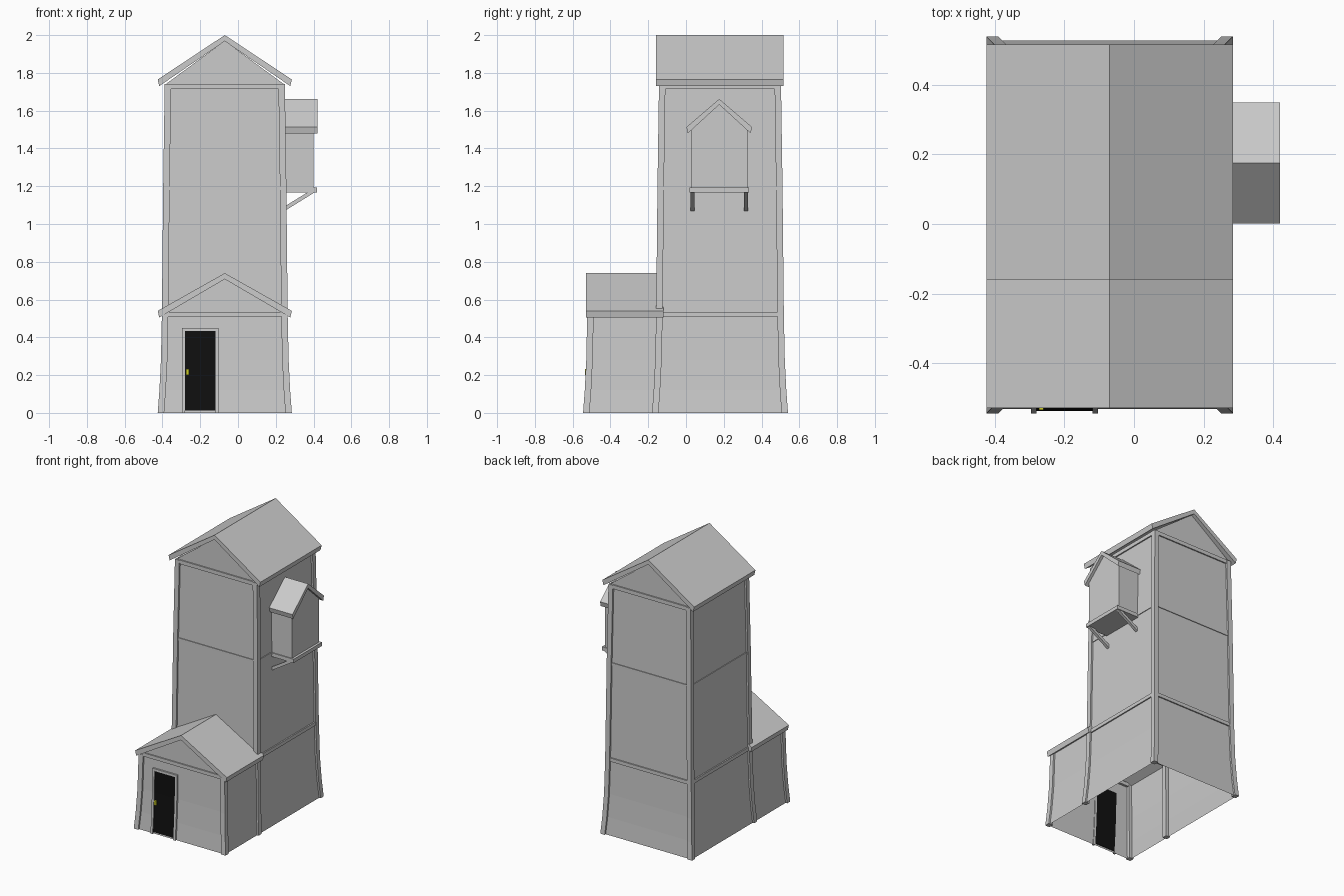
import bpy, bmesh
from mathutils import Vector

if "Cube" in bpy.data.objects:
    bpy.data.objects.remove(bpy.data.objects["Cube"])

CX, CY = -0.07, 0.18
# flared wall profile: height, half width
LEVELS = [(0, .355), (.12, .346), (.28, .338), (.52, .333), (1.2, .326), (1.74, .318)]
INSET = .012


def half(z):
    for (z0, w0), (z1, w1) in zip(LEVELS, LEVELS[1:]):
        if z <= z1:
            return w0 + (w1 - w0) * (z - z0) / (z1 - z0)
    return LEVELS[-1][1]


def front_y(z):
    return -.19 - half(z)


def loft(name, rings, closed=True, caps=True, color=None):
    bm = bmesh.new()
    vs = [[bm.verts.new(p) for p in r] for r in rings]
    n = len(rings[0])
    for a, b in zip(vs, vs[1:]):
        for i in range(n if closed else n - 1):
            j = (i + 1) % n
            bm.faces.new((a[i], a[j], b[j], b[i]))
    if caps:
        bm.faces.new(vs[0][::-1])
        bm.faces.new(vs[-1])
    bmesh.ops.recalc_face_normals(bm, faces=bm.faces)
    me = bpy.data.meshes.new(name)
    bm.to_mesh(me)
    bm.free()
    ob = bpy.data.objects.new(name, me)
    bpy.context.collection.objects.link(ob)
    if color:
        m = bpy.data.materials.new(name)
        m.diffuse_color = color
        m.use_nodes = True
        m.node_tree.nodes["Principled BSDF"].inputs["Base Color"].default_value = m.diffuse_color
        me.materials.append(m)
    return ob


def rect(x0, x1, y0, y1, z):
    return [(x0, y0, z), (x1, y0, z), (x1, y1, z), (x0, y1, z)]


def box(name, x0, x1, y0, y1, z0, z1, color=None):
    return loft(name, [rect(x0, x1, y0, y1, z) for z in (z0, z1)], color=color)


def roof(name, c, w, eave, apex, a, b, t=.032, axis='y'):
    # chevron profile extruded along an axis
    prof = [(c - w, eave), (c, apex), (c + w, eave), (c + w - .008, eave - t - .003),
            (c, apex - t), (c - w + .008, eave - t - .003)]
    if axis == 'y':
        return loft(name, [[(u, s, z) for u, z in prof] for s in (a, b)])
    return loft(name, [[(s, u, z) for u, z in prof] for s in (a, b)])


def face(name, pts):
    me = bpy.data.meshes.new(name)
    me.from_pydata(pts, [], [list(range(len(pts)))])
    bpy.context.collection.objects.link(bpy.data.objects.new(name, me))


# tower walls: lower storey is open towards the annex
def tower_ring(z, w):
    h = w - INSET
    return [(CX - h, CY - h - .005, z), (CX - h, CY + h + .005, z),
            (CX + h, CY + h + .005, z), (CX + h, CY - h - .005, z)]


loft("tower_lower_walls", [tower_ring(*l) for l in LEVELS[:4]], closed=False, caps=False)
loft("tower_upper_walls", [tower_ring(*l) for l in LEVELS[3:]], caps=False)

# annex walls
rings = []
for z, w in LEVELS[:4]:
    h, y0, y1 = w - INSET, front_y(z) + INSET, CY - w + .007
    rings.append([(CX - h, y1, z), (CX - h, y0, z), (CX + h, y0, z), (CX + h, y1, z)])
loft("annex_walls", rings, closed=False, caps=False)

# corner posts following the flare
P = .034
for sx in (-1, 1):
    for sy in (-1, 1):
        rings = []
        for z, w in LEVELS:
            x, y = CX + sx * w, CY + sy * (w + .005)
            rings.append(rect(x, x - sx * P, y, y - sy * P, z))
        loft("tower_post", rings)
    rings = []
    for z, w in LEVELS[:4]:
        x, y = CX + sx * w, front_y(z)
        rings.append(rect(x, x - sx * P, y, y + P, z))
    loft("annex_post", rings)

# horizontal beams
for z0, z1, out in ((.51, .535, .003), (1.18, 1.198, .007), (1.715, 1.742, .003)):
    w = half(z1) - out
    d = w + .005
    for s in (-1, 1):
        x, y = CX + s * w, CY + s * d
        box("side_beam", min(x, x - s * .025), max(x, x - s * .025), CY - d, CY + d, z0, z1)
        box("cross_beam", CX - w, CX + w, min(y, y - s * .025), max(y, y - s * .025), z0, z1)
w = half(.52)
box("annex_front_beam", CX - w, CX + w, front_y(.52) + .003, front_y(.52) + .028, .51, .535)

# roofs and gables
roof("tower_roof", CX, .355, 1.765, 2.0, -.16, .517)
roof("annex_roof", CX, .355, .54, .74, -.53, -.12)
for s in (-1, 1):
    y = CY + s * (.323 - INSET)
    face("tower_gable", [(CX + s * .32, y, 1.735), (CX, y, 1.97), (CX - s * .32, y, 1.735)][::-1])
ya = front_y(.52) + INSET
face("annex_gable", [(CX - .335, ya, .515), (CX + .335, ya, .515), (CX, ya, .71)])


# door, frame and knob following the leaning front wall
def lean(name, x0, x1, zs, out, color=None):
    return loft(name, [rect(x0, x1, front_y(z) + INSET - out, front_y(z) + INSET + .004, z)
                       for z in zs], color=color)


ZS = [.012, .12, .28, .433]
lean("door", -.28, -.12, ZS, .006, (.005, .005, .005, 1))
for x in (-.296, -.12):
    lean("door_frame_side", x, x + .016, [0] + ZS[1:], .012)
lean("door_frame_top", -.296, -.104, [.433, .449], .012)
yk = front_y(.215) + INSET
box("door_knob", -.274, -.26, yk - .016, yk - .004, .2, .232, (.6, .6, .02, 1))

# hanging bay on the right side
BY = .176
XW = .24
loft("bay_walls", [[(x, BY + u, z) for u, z in
                    ((-.15, 1.19), (.15, 1.19), (.15, 1.5), (0, 1.635), (-.15, 1.5))]
                   for x in (XW, .40)])
roof("bay_roof", BY, .174, 1.513, 1.662, XW, .42, t=.03, axis='x')
box("bay_floor", XW, .417, BY - .157, BY + .157, 1.167, 1.193)
for s in (-1, 1):
    y = BY + s * .142
    prof = [(.245, 1.068), (.41, 1.17), (.38, 1.175), (.245, 1.092)]
    loft("bay_brace", [[(x, y + d, z) for x, z in prof] for d in (-.01, .01)])
